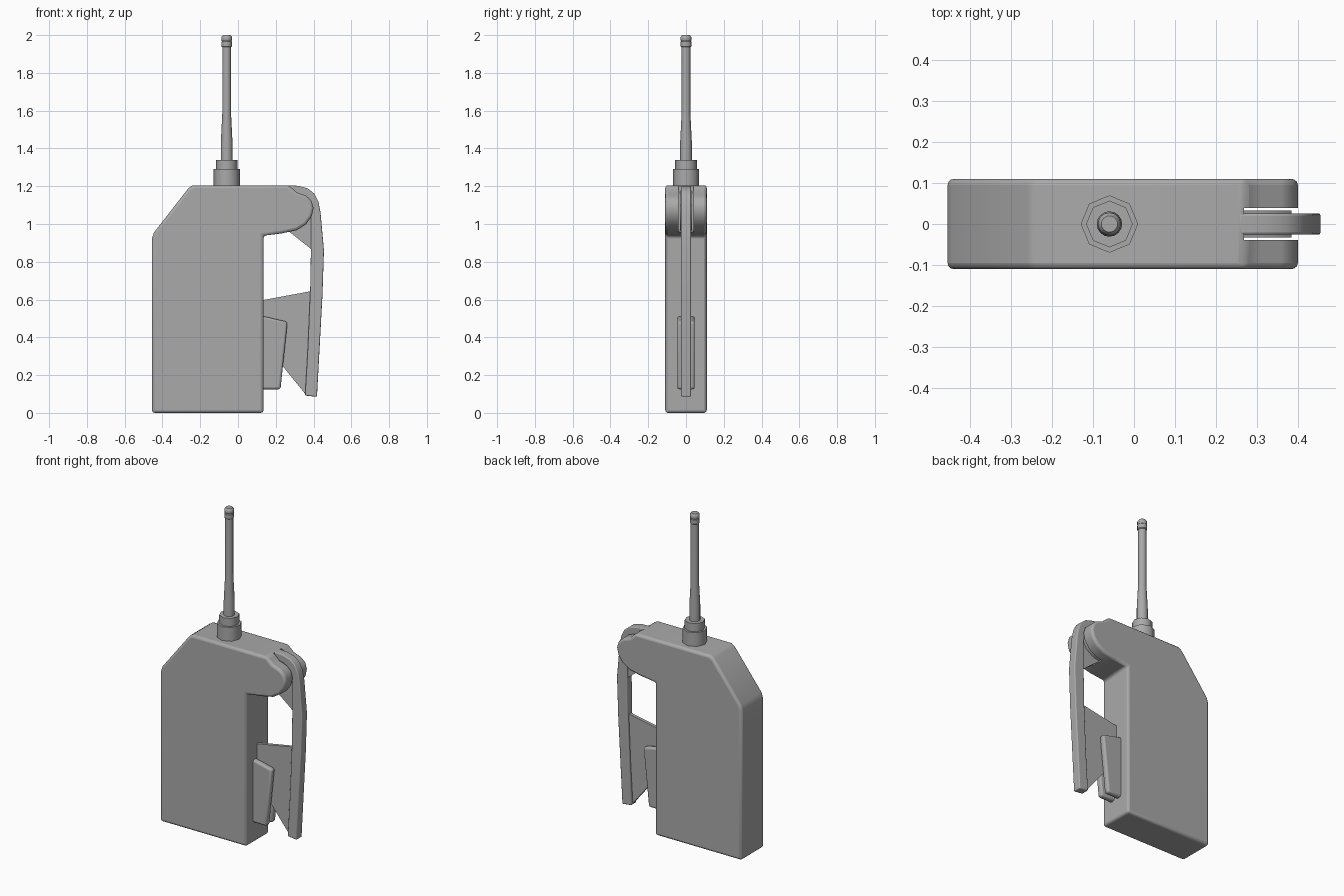
import bpy, bmesh, math

cube = bpy.data.objects.get("Cube")
if cube:
    bpy.data.objects.remove(cube, do_unlink=True)

grey = bpy.data.materials.new("plain_grey")
grey.use_nodes = True
COLOUR = (0.4, 0.4, 0.4, 1)
grey.diffuse_color = COLOUR
grey.node_tree.nodes["Principled BSDF"].inputs["Base Color"].default_value = COLOUR


def make_object(name, bm):
    bmesh.ops.recalc_face_normals(bm, faces=bm.faces)
    mesh = bpy.data.meshes.new(name)
    bm.to_mesh(mesh)
    bm.free()
    obj = bpy.data.objects.new(name, mesh)
    bpy.context.collection.objects.link(obj)
    mesh.materials.append(grey)
    return obj


def slab(name, outline, y0, y1, bevel=0.0):
    """Extrude an x/z outline from y0 to y1."""
    bm = bmesh.new()
    face = bm.faces.new([bm.verts.new((x, y0, z)) for x, z in outline])
    ext = bmesh.ops.extrude_face_region(bm, geom=[face])
    moved = [v for v in ext["geom"] if isinstance(v, bmesh.types.BMVert)]
    bmesh.ops.translate(bm, verts=moved, vec=(0, y1 - y0, 0))
    obj = make_object(name, bm)
    if bevel:
        mod = obj.modifiers.new("soft_edges", 'BEVEL')
        mod.width = bevel
        mod.segments = 3
        mod.limit_method = 'ANGLE'
        mod.angle_limit = math.radians(35)
    return obj


def lathe(name, profile, sides, x):
    """Stack rings of (radius, z) around a vertical axis."""
    bm = bmesh.new()
    rings = [[bm.verts.new((x + r * math.cos(2 * math.pi * i / sides),
                            r * math.sin(2 * math.pi * i / sides), z))
              for i in range(sides)] for r, z in profile]
    for low, high in zip(rings, rings[1:]):
        for i in range(sides):
            j = (i + 1) % sides
            bm.faces.new((low[i], low[j], high[j], high[i]))
    bm.faces.new(rings[0])
    bm.faces.new(rings[-1])
    return make_object(name, bm)


def smooth(obj, angle):
    bpy.ops.object.select_all(action='DESELECT')
    obj.select_set(True)
    bpy.context.view_layer.objects.active = obj
    bpy.ops.object.shade_smooth_by_angle(angle=math.radians(angle))


# Body with sloped shoulder and overhanging rounded head
body = slab("body", [
    (-0.455, 0), (0.135, 0), (0.135, 0.938), (0.23, 0.95), (0.31, 0.967),
    (0.36, 0.998), (0.39, 1.04), (0.4, 1.085), (0.388, 1.125), (0.36, 1.15),
    (0.31, 1.168), (0.27, 1.205), (-0.24, 1.205), (-0.262, 1.19),
    (-0.445, 0.955), (-0.455, 0.925)], -0.11, 0.11, 0.015)

# Slot in the head that holds the clip
cutter = slab("slot_cutter", [(0.268, 0.85), (0.5, 0.85), (0.5, 1.3), (0.268, 1.3)],
              -0.039, 0.039)
cutter.hide_render = True
cutter.hide_viewport = True
cut = body.modifiers.new("clip_slot", 'BOOLEAN')
cut.operation = 'DIFFERENCE'
cut.solver = 'EXACT'
cut.object = cutter

# Hinge block inside the slot
hinge = slab("clip_hinge", [
    (0.26, 0.965), (0.31, 0.975), (0.36, 1.01), (0.385, 1.06), (0.385, 1.1),
    (0.35, 1.14), (0.3, 1.16), (0.26, 1.18)], -0.033, 0.033)

# Curved belt clip
clip = slab("belt_clip", [
    (0.255, 1.205), (0.32, 1.202), (0.37, 1.188), (0.405, 1.16), (0.425, 1.12),
    (0.437, 1.06), (0.455, 0.86), (0.447, 0.62), (0.418, 0.085), (0.355, 0.092),
    (0.37, 0.35), (0.382, 0.64), (0.386, 0.87), (0.386, 1.05), (0.37, 1.12),
    (0.33, 1.15), (0.255, 1.17)], -0.026, 0.026, 0.006)

# Thin webs bracing the clip
upper_web = slab("upper_clip_web",
                 [(0.27, 0.96), (0.39, 0.865), (0.395, 1.08), (0.27, 1.14)], -0.014, 0.014)
lower_web = slab("lower_clip_web",
                 [(0.13, 0.38), (0.36, 0.095), (0.39, 0.645), (0.13, 0.597)], -0.01, 0.01)

# Pair of grip pads either side of the lower web
pads = [slab(side + "_grip_pad",
             [(0.12, 0.125), (0.225, 0.125), (0.262, 0.482), (0.12, 0.515)],
             *sorted((s * 0.01, s * 0.046)), 0.012)
        for side, s in (("front", -1), ("back", 1))]

# Antenna collars, rod and cap
AX = -0.06
collar = lathe("antenna_collar", [(0.07, 1.19), (0.07, 1.29), (0.057, 1.29),
                                  (0.057, 1.34), (0.03, 1.34)], 8, AX)
rod = lathe("antenna_rod", [(0.031, 1.33), (0.031, 1.43), (0.023, 1.59),
                            (0.023, 1.95)], 16, AX)
cap = lathe("antenna_cap", [(0.022, 1.935), (0.028, 1.94), (0.028, 1.965),
                            (0.025, 1.968), (0.028, 1.973), (0.028, 1.99),
                            (0.02, 2.0)], 16, AX)

for part in (body, hinge, clip, upper_web, lower_web, rod, cap, *pads):
    smooth(part, 40)
smooth(collar, 50)
